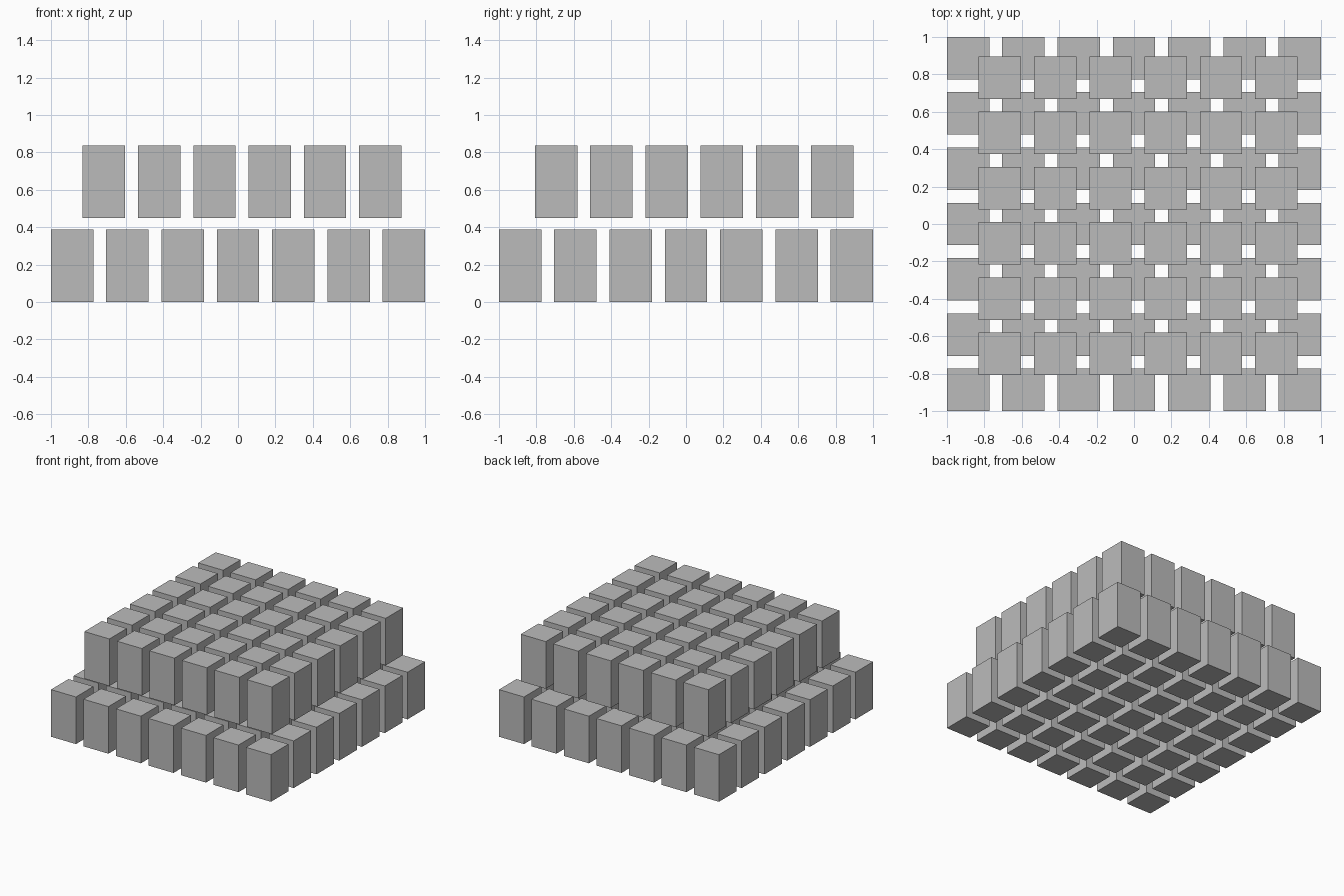
import bpy

# Remove the default cube
default = bpy.data.objects.get("Cube")
if default:
    bpy.data.objects.remove(default, do_unlink=True)

# Block size and spacing
WIDTH, HEIGHT = 0.227, 0.387
PITCH = (2 - WIDTH) / 6

# Single stone grey
grey = bpy.data.materials.new("stone_grey")
grey.use_nodes = True
colour = (0.5, 0.5, 0.5, 1)
grey.diffuse_color = colour
grey.node_tree.nodes["Principled BSDF"].inputs["Base Color"].default_value = colour


def block_layer(name, count, cx, cy, base):
    """One square layer of upright blocks, repeated along x and y."""
    start = -PITCH * (count - 1) / 2
    bpy.ops.mesh.primitive_cube_add(
        size=1, location=(cx + start, cy + start, base + HEIGHT / 2))
    layer = bpy.context.object
    layer.name = name
    for v in layer.data.vertices:
        v.co.x *= WIDTH
        v.co.y *= WIDTH
        v.co.z *= HEIGHT
    layer.data.materials.append(grey)
    for axis in range(2):
        array = layer.modifiers.new("repeat_" + "xy"[axis], 'ARRAY')
        array.count = count
        array.use_relative_offset = False
        array.use_constant_offset = True
        offset = [0, 0, 0]
        offset[axis] = PITCH
        array.constant_offset_displace = offset


# Wide lower layer and the smaller, slightly shifted layer above it
block_layer("lower_blocks", 7, 0, 0, 0)
block_layer("upper_blocks", 6, 0.022, 0.044, 0.449)
